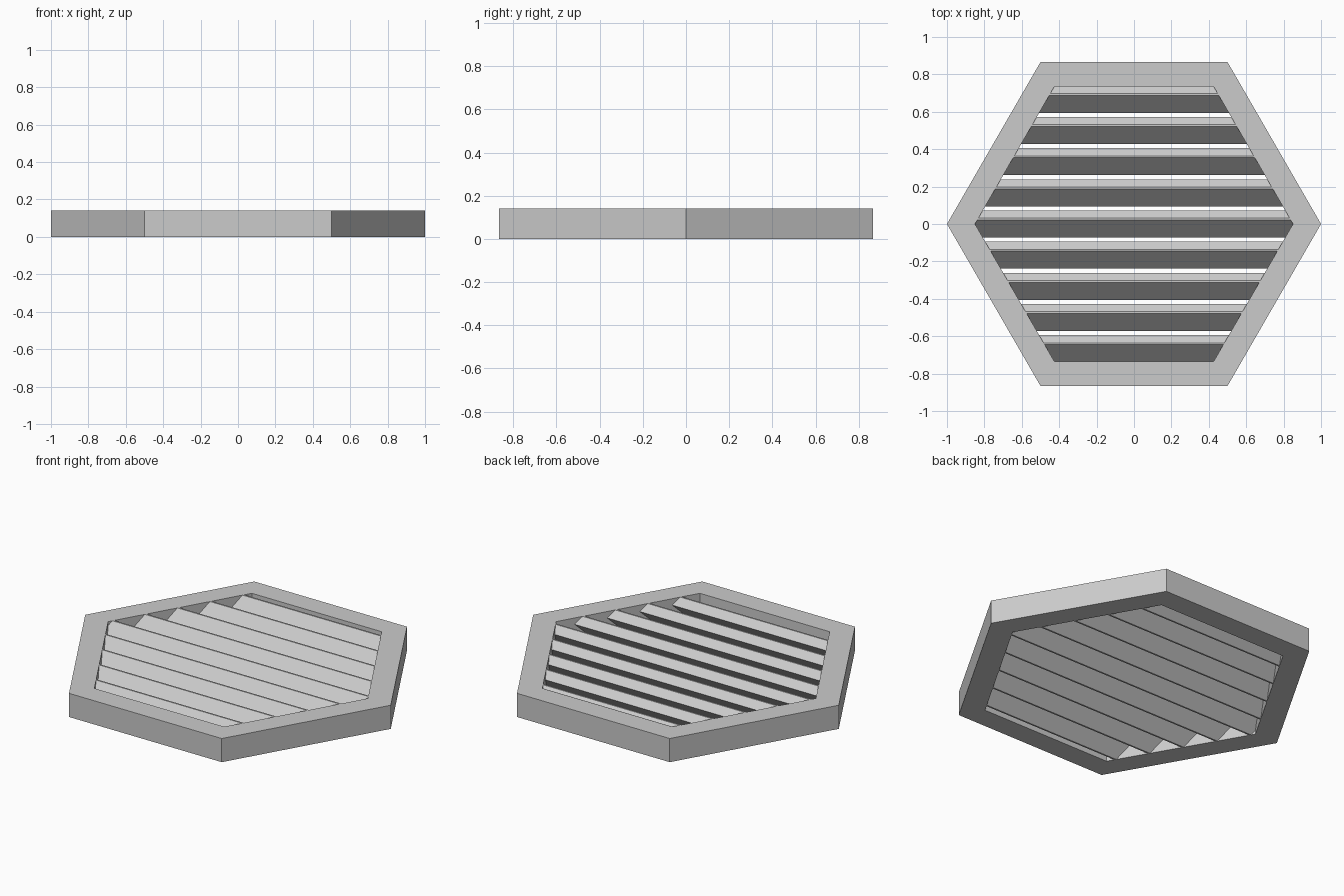
import bpy, bmesh, math
from mathutils import Matrix, Vector

cube = bpy.data.objects.get("Cube")
if cube:
    bpy.data.objects.remove(cube, do_unlink=True)

HEIGHT = 0.14
OUTER, INNER = 1.0, 0.85
PITCH = 1 / 6

grey = bpy.data.materials.new("plain_grey")
grey.use_nodes = True
colour = (0.6, 0.6, 0.6, 1)
grey.diffuse_color = colour
grey.node_tree.nodes["Principled BSDF"].inputs["Base Color"].default_value = colour


def finish(bm, name):
    bmesh.ops.recalc_face_normals(bm, faces=bm.faces)
    mesh = bpy.data.meshes.new(name)
    bm.to_mesh(mesh)
    bm.free()
    mesh.materials.append(grey)
    obj = bpy.data.objects.new(name, mesh)
    bpy.context.collection.objects.link(obj)


# Hexagonal frame: four rings of corners joined around the rim section
bm = bmesh.new()
section = [(OUTER, 0), (OUTER, HEIGHT), (INNER, HEIGHT), (INNER, 0)]
rings = []
for i in range(6):
    a = math.radians(60 * i)
    rings.append([bm.verts.new((r * math.cos(a), r * math.sin(a), z)) for r, z in section])
for i in range(6):
    here, there = rings[i], rings[(i + 1) % 6]
    for j in range(4):
        k = (j + 1) % 4
        bm.faces.new((here[j], there[j], there[k], here[k]))
finish(bm, "hexagonal_frame")

# Planes bounding the opening: six sides, top and bottom
apothem = INNER * math.cos(math.radians(30))
planes = [(Vector((0, 0, HEIGHT)), Vector((0, 0, 1))), (Vector((0, 0, 0)), Vector((0, 0, -1)))]
for i in range(6):
    a = math.radians(30 + 60 * i)
    n = Vector((math.cos(a), math.sin(a), 0))
    planes.append((n * apothem, n))

# Tilted louvre slats, trimmed to the opening
for i in range(-4, 5):
    bm = bmesh.new()
    place = (Matrix.Translation((0, i * PITCH, HEIGHT / 2))
             @ Matrix.Rotation(math.radians(47.5), 4, "X")
             @ Matrix.Diagonal((2, 0.145, 0.063, 1)))
    bmesh.ops.create_cube(bm, size=1, matrix=place)
    for point, normal in planes:
        cut = bmesh.ops.bisect_plane(bm, geom=bm.verts[:] + bm.edges[:] + bm.faces[:],
                                     plane_co=point, plane_no=normal, clear_outer=True)
        edges = [e for e in cut["geom_cut"] if isinstance(e, bmesh.types.BMEdge)]
        if edges:
            bmesh.ops.holes_fill(bm, edges=edges, sides=0)
    finish(bm, f"louvre_slat_{i + 5}")
